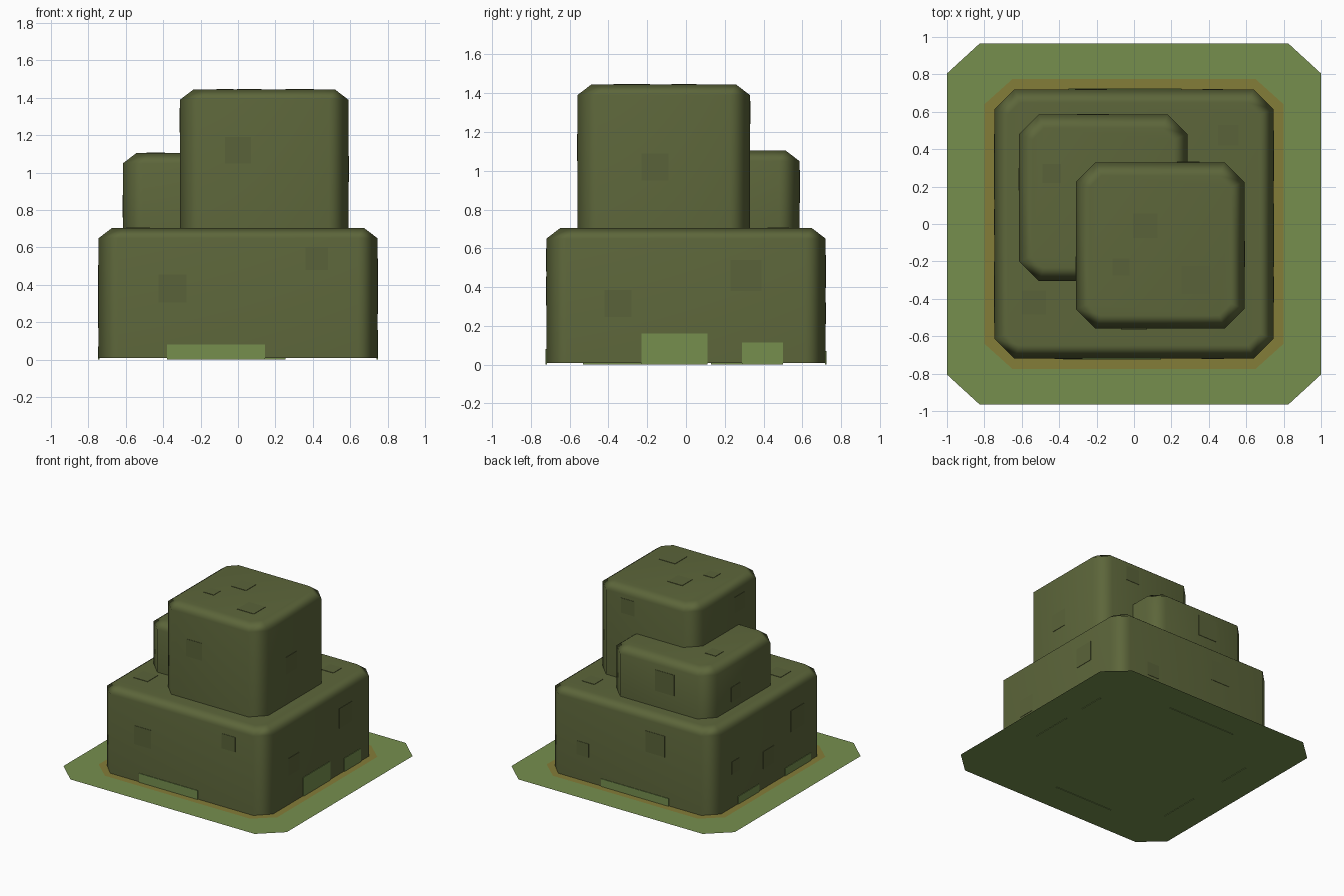
import bpy, bmesh
from mathutils import Vector

if "Cube" in bpy.data.objects:
    bpy.data.objects.remove(bpy.data.objects["Cube"], do_unlink=True)


def material(name, rgb):
    m = bpy.data.materials.new(name)
    m.use_nodes = True
    m.diffuse_color = (*rgb, 1)
    bsdf = m.node_tree.nodes["Principled BSDF"]
    bsdf.inputs["Base Color"].default_value = (*rgb, 1)
    bsdf.inputs["Roughness"].default_value = 0.9
    return m


OLIVE = material("olive_stone", (0.109, 0.133, 0.043))
DARK = material("dark_olive_stone", (0.102, 0.124, 0.041))
GRASS = material("grass_green", (0.180, 0.275, 0.076))
EARTH = material("dry_earth", (0.231, 0.205, 0.040))


def finish(bm, name, mat):
    mesh = bpy.data.meshes.new(name)
    bm.to_mesh(mesh)
    bm.free()
    mesh.materials.append(mat)
    obj = bpy.data.objects.new(name, mesh)
    bpy.context.collection.objects.link(obj)
    return obj


def octagon(bm, x0, x1, y0, y1, cx, cy, z):
    """Ring of a rectangle with cut corners."""
    pts = [(x0 + cx, y0), (x1 - cx, y0), (x1, y0 + cy), (x1, y1 - cy),
           (x1 - cx, y1), (x0 + cx, y1), (x0, y1 - cy), (x0, y0 + cy)]
    return [bm.verts.new((x, y, z)) for x, y in pts]


def sheet(name, hx, hy, cx, cy, z, mat):
    bm = bmesh.new()
    bm.faces.new(octagon(bm, -hx, hx, -hy, hy, cx, cy, z))
    return finish(bm, name, mat)


def block(name, x0, x1, y0, y1, z0, z1, cut=0.105, inset=0.072, drop=0.055):
    """Cut-corner block with a sloped top rim and soft shading."""
    bm = bmesh.new()
    i = inset
    rings = [octagon(bm, x0, x1, y0, y1, cut, cut, z0),
             octagon(bm, x0, x1, y0, y1, cut, cut, z1 - drop),
             octagon(bm, x0 + i, x1 - i, y0 + i, y1 - i, cut * 0.6, cut * 0.6, z1)]
    for a, b in zip(rings, rings[1:]):
        for k in range(8):
            n = (k + 1) % 8
            bm.faces.new((a[k], a[n], b[n], b[k]))
    bm.faces.new(rings[-1])
    bm.faces.new(rings[0][::-1])
    for f in bm.faces:
        f.smooth = f.normal.z > -0.5
    obj = finish(bm, name, OLIVE)
    for e in obj.data.edges:
        if all(obj.data.vertices[v].co.z < z0 + 0.001 for v in e.vertices):
            e.use_edge_sharp = True
    mod = obj.modifiers.new("soft_edges", "WEIGHTED_NORMAL")
    mod.keep_sharp = True
    return obj


def plate(name, axis, level, a, b, wa, wb, mat, thick=0.006):
    """Thin plate centred on a surface; a and b run along the other two axes."""
    centre, size = [a, b], [wa, wb]
    centre.insert(axis, level)
    size.insert(axis, thick)
    bm = bmesh.new()
    bmesh.ops.create_cube(bm, size=1)
    bmesh.ops.scale(bm, vec=Vector(size), verts=bm.verts)
    bmesh.ops.translate(bm, vec=Vector(centre), verts=bm.verts)
    return finish(bm, name, mat)


# Ground and worn earth border
sheet("ground", 1.0, 0.965, 0.175, 0.16, 0.004, GRASS)
sheet("earth_border", 0.80, 0.775, 0.15, 0.135, 0.008, EARTH)

# Three stacked blocks
block("base_block", -0.745, 0.745, -0.72, 0.72, 0.01, 0.705)
block("rear_block", -0.615, 0.285, -0.305, 0.585, 0.70, 1.105)
block("tower_block", -0.31, 0.59, -0.56, 0.33, 0.70, 1.445)

# Surface patches: axis, surface level, centre along the other axes, size
patches = {
    "tower_top_patch": (2, 1.445, [(-0.07, -0.23, 0.09), (0.06, -0.01, 0.13), (0.33, -0.3, 0.15)]),
    "rear_top_patch": (2, 1.105, [(-0.44, 0.27, 0.1)]),
    "base_top_patch": (2, 0.705, [(0.505, 0.475, 0.11), (-0.535, -0.42, 0.13)]),
    "tower_side_patch": (0, 0.59, [(-0.16, 1.02, 0.14)]),
    "tower_far_side_patch": (0, -0.31, [(-0.24, 1.28, 0.13)]),
    "tower_back_patch": (1, 0.33, [(0.29, 1.3, 0.12)]),
    "tower_front_patch": (1, -0.56, [(0, 1.12, 0.14)]),
    "rear_side_patch": (0, -0.615, [(0.24, 0.82, 0.12)]),
    "rear_back_patch": (1, 0.585, [(-0.22, 0.92, 0.17)]),
    "base_side_patch": (0, 0.745, [(0.31, 0.46, 0.16), (-0.35, 0.315, 0.14)]),
    "base_far_side_patch": (0, -0.745, [(-0.36, 0.42, 0.17), (0.01, 0.24, 0.14), (0.43, 0.33, 0.1)]),
    "base_front_patch": (1, -0.72, [(-0.35, 0.38, 0.15), (0.42, 0.54, 0.12)]),
    "base_back_patch": (1, 0.72, [(0.42, 0.265, 0.11), (-0.23, 0.48, 0.17)]),
}
for name, (axis, level, spots) in patches.items():
    for n, (a, b, s) in enumerate(spots, 1):
        plate(f"{name}_{n}", axis, level, a, b, s, s, DARK)

# Grass growing up the foot of the walls: axis, level, start, end, height
moss = {
    "front_grass": (1, -0.72, -0.38, 0.145, 0.08),
    "back_grass": (1, 0.72, -0.35, 0.255, 0.07),
    "side_grass_wide": (0, 0.745, -0.23, 0.11, 0.16),
    "side_grass_narrow": (0, 0.745, 0.29, 0.50, 0.115),
    "far_side_grass_1": (0, -0.745, 0.13, 0.40, 0.07),
    "far_side_grass_2": (0, -0.745, -0.53, -0.20, 0.07),
}
for name, (axis, level, s, e, h) in moss.items():
    plate(name, axis, level, (s + e) / 2, h / 2, e - s, h, GRASS, 0.009)
